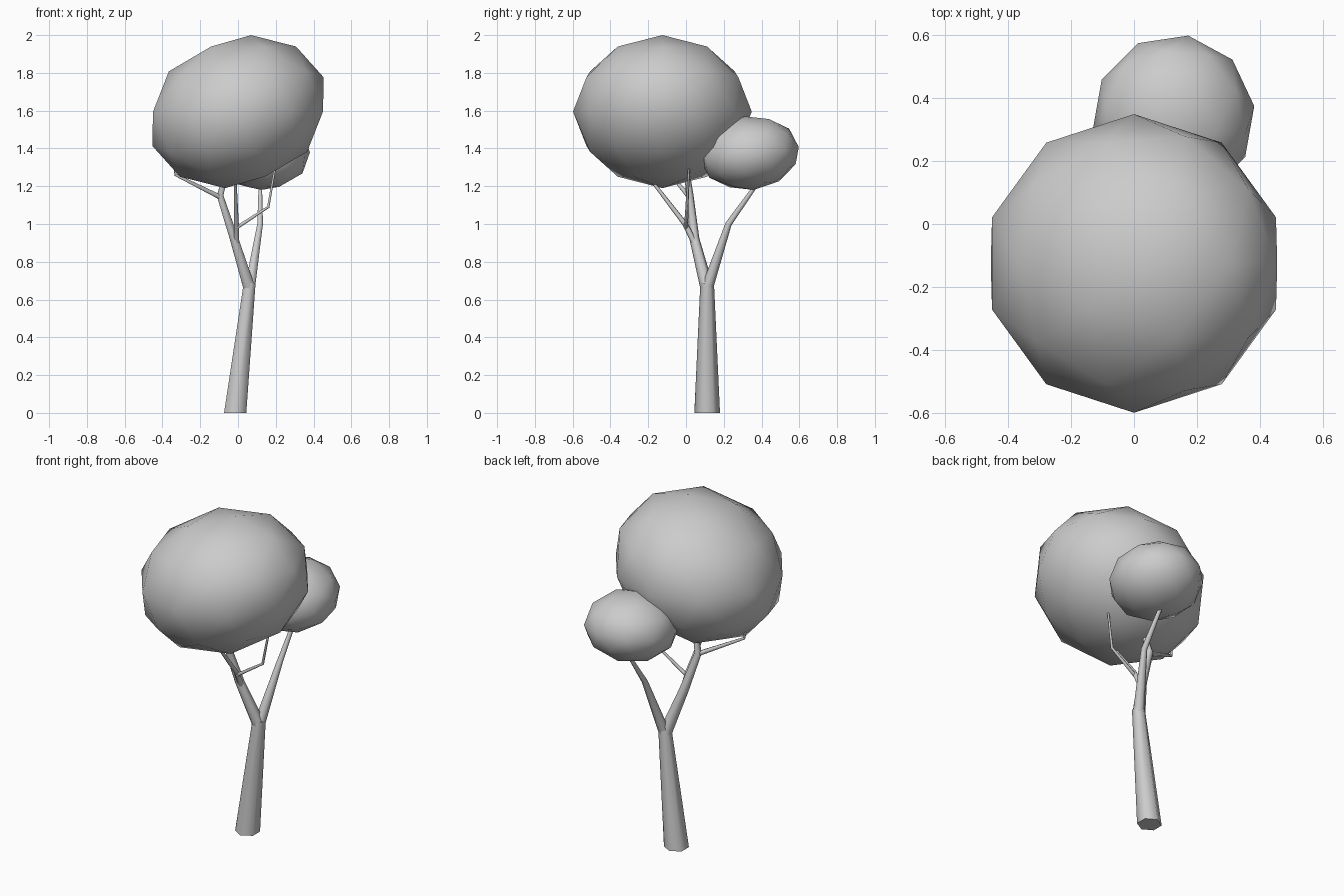
import bpy, bmesh
from math import cos, sin, pi, radians
from mathutils import Vector, Matrix

if "Cube" in bpy.data.objects:
    bpy.data.objects.remove(bpy.data.objects["Cube"])

def finish(bm, name):
    bmesh.ops.recalc_face_normals(bm, faces=bm.faces)
    mesh = bpy.data.meshes.new(name)
    bm.to_mesh(mesh)
    bm.free()
    obj = bpy.data.objects.new(name, mesh)
    bpy.context.collection.objects.link(obj)
    return obj

def limb(name, path, flat_base=False, sides=6):
    """Tapered tube through (x, y, z, radius) points."""
    bm = bmesh.new()
    pts = [Vector(p[:3]) for p in path]
    rings = []
    for i, p in enumerate(pts):
        t = (pts[min(i + 1, len(pts) - 1)] - pts[max(i - 1, 0)]).normalized()
        if flat_base and i == 0:
            t = Vector((0, 0, 1))
        u = (Vector((0, 1, 0)) - t * t.y).normalized()
        v = t.cross(u)
        rings.append([bm.verts.new(p + path[i][3] * (u * cos(2 * pi * k / sides) + v * sin(2 * pi * k / sides)))
                      for k in range(sides)])
    for a, b in zip(rings, rings[1:]):
        for k in range(sides):
            n = (k + 1) % sides
            bm.faces.new((a[k], a[n], b[n], b[k])).smooth = True
    for ring in (rings[0], rings[-1]):
        cap = bm.faces.new(ring)
        for e in cap.edges:
            e.smooth = False
    return finish(bm, name)

def foliage(name, matrix):
    """Smooth low-poly ball, stretched and leaned by a matrix."""
    bm = bmesh.new()
    bmesh.ops.create_icosphere(bm, subdivisions=2, radius=1, matrix=matrix)
    for f in bm.faces:
        f.smooth = True
    return finish(bm, name)

# Trunk and the two main limbs
limb("trunk", [(-0.015, 0.112, 0, 0.068), (0.062, 0.112, 0.69, 0.036)], flat_base=True)
limb("left_limb", [(0.06, 0.112, 0.66, 0.036), (-0.02, 0.045, 0.92, 0.026),
                   (-0.095, 0.02, 1.15, 0.020), (-0.05, 0.0, 1.32, 0.012)])
limb("rear_limb", [(0.064, 0.115, 0.67, 0.031), (0.117, 0.225, 1.0, 0.017),
                   (0.118, 0.36, 1.19, 0.011), (0.12, 0.38, 1.27, 0.009)])

# Thin branches
limb("left_branch", [(-0.09, 0.02, 1.14, 0.015), (-0.33, -0.08, 1.26, 0.008), (-0.345, -0.09, 1.36, 0.006)])
limb("front_branch", [(-0.008, 0.045, 0.90, 0.017), (-0.008, -0.005, 1.0, 0.014), (-0.015, -0.19, 1.24, 0.008)])
limb("right_branch", [(-0.008, 0.0, 0.98, 0.011), (0.16, 0.005, 1.09, 0.008), (0.195, 0.015, 1.29, 0.006)])

# Large crown, leaning sideways
lean = Matrix.Identity(4)
lean[0][2] = 0.17
foliage("large_crown", Matrix.Translation((0, -0.125, 1.595)) @ lean @ Matrix.Diagonal((0.473, 0.473, 0.405, 1)))

# Small crown behind, slightly turned and tilted
foliage("small_crown", Matrix.Translation((0.125, 0.335, 1.375)) @ Matrix.Rotation(radians(7), 4, 'X')
        @ Matrix.Rotation(radians(-10), 4, 'Z') @ Matrix.Diagonal((0.258, 0.268, 0.196, 1)))
